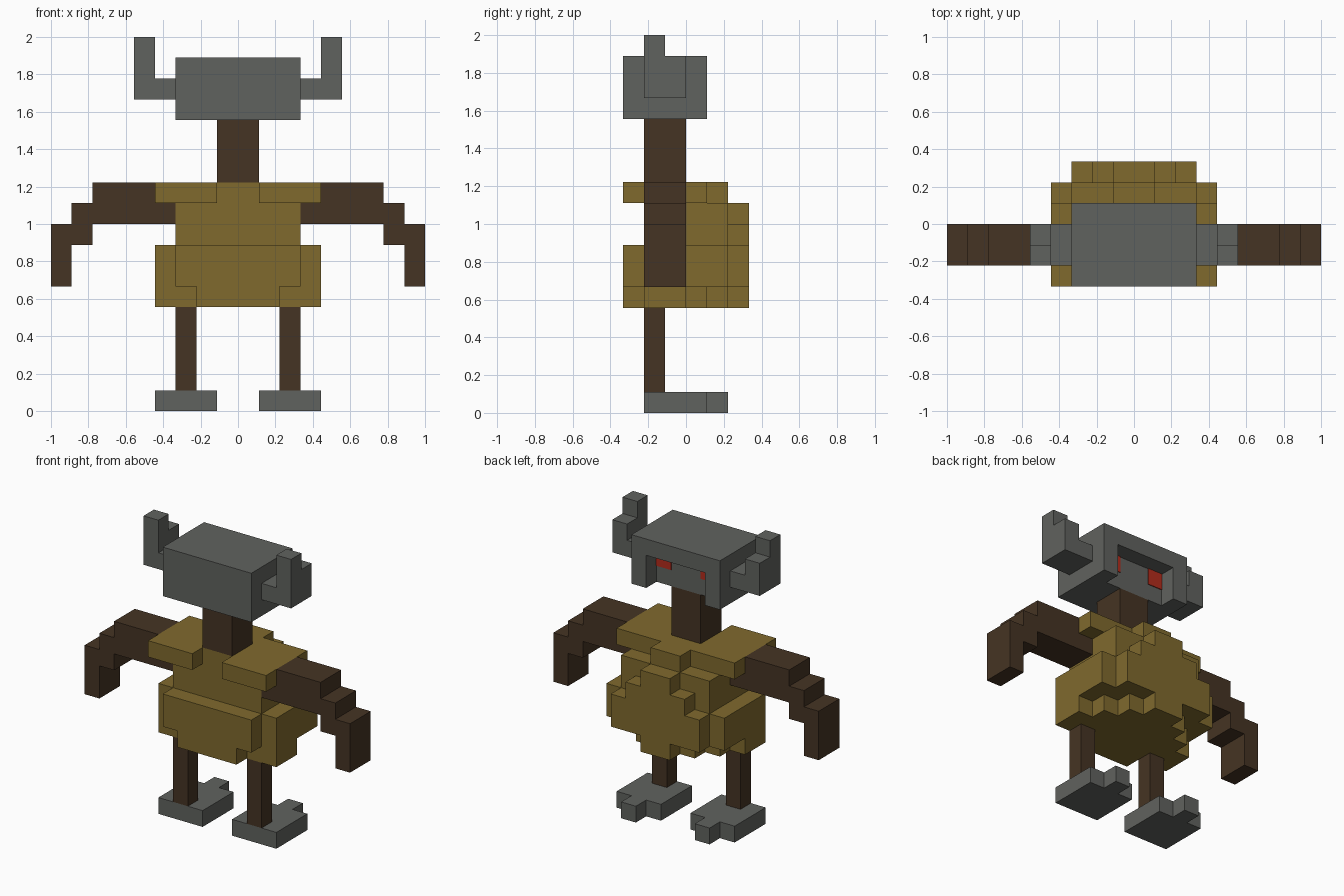
import bpy, bmesh
from itertools import product
from math import radians
from mathutils import Vector

U = 1 / 9  # edge of one block

cube = bpy.data.objects.get("Cube")
if cube:
    bpy.data.objects.remove(cube, do_unlink=True)


def material(name, rgb):
    m = bpy.data.materials.new(name)
    m.use_nodes = True
    color = (*rgb, 1)
    m.diffuse_color = color
    m.node_tree.nodes["Principled BSDF"].inputs["Base Color"].default_value = color
    return m


grey = material("stone grey", (0.118, 0.123, 0.114))
gold = material("dull gold", (0.216, 0.144, 0.027))
brown = material("dark brown", (0.06, 0.034, 0.017))
red = material("eye red", (0.45, 0.025, 0.012))


def finish(name, bm, mat):
    mesh = bpy.data.meshes.new(name)
    bm.to_mesh(mesh)
    bm.free()
    mesh.materials.append(mat)
    ob = bpy.data.objects.new(name, mesh)
    bpy.context.scene.collection.objects.link(ob)
    return ob


def fill(box):
    x0, x1, y0, y1, z0, z1 = box
    return set(product(range(x0, x1), range(y0, y1), range(z0, z1)))


def blocks(name, mat, boxes, cuts=(), flip=False):
    """Outer skin of a union of block-aligned boxes, minus the cuts."""
    cells = set().union(*map(fill, boxes)).difference(*map(fill, cuts))
    if flip:
        cells = {(-x - 1, y, z) for x, y, z in cells}
    bm = bmesh.new()
    verts = {}
    for cell in sorted(cells):
        for axis, side in product(range(3), (0, 1)):
            near = list(cell)
            near[axis] += 2 * side - 1
            if tuple(near) in cells:
                continue
            a, b = (axis + 1) % 3, (axis + 2) % 3
            ring = []
            for da, db in ((0, 0), (1, 0), (1, 1), (0, 1)):
                p = list(cell)
                p[axis] += side
                p[a] += da
                p[b] += db
                key = tuple(p)
                if key not in verts:
                    verts[key] = bm.verts.new(Vector(key) * U)
                ring.append(verts[key])
            bm.faces.new(ring if side else ring[::-1])
    # merge coplanar block faces
    bmesh.ops.dissolve_limit(bm, angle_limit=radians(1), verts=bm.verts, edges=bm.edges)
    return finish(name, bm, mat)


def layer(z0, z1, rows):
    """Symmetric slabs: each row is (half width, back limit, front limit)."""
    return [(-w, w, y0, y1, z0, z1) for w, y0, y1 in rows]


# stepped round torso, built from horizontal layers
torso = layer(5, 6, [(2, -3, -2), (4, -2, 0), (3, 0, 1), (2, 1, 2), (1, 2, 3)])
torso += layer(6, 8, [(3, -3, -2), (4, -2, 2), (3, 2, 3)])
torso += layer(8, 9, [(3, -2, 2), (2, 2, 3)])
torso += layer(9, 10, [(3, -2, 2), (1, 2, 3)])
torso += layer(10, 11, [(4, -3, 1), (1, 1, 2)])
blocks("torso", gold, torso, cuts=[(-1, 1, -3, -2, 10, 11)])

# neck and head with a recessed face
blocks("neck", brown, [(-1, 1, -2, 0, 11, 14)])
blocks("head", grey, [(-3, 3, -3, 1, 14, 17)], cuts=[(-2, 2, 0, 1, 14, 16)])

for side, flip in (("left", False), ("right", True)):
    s = -1 if flip else 1
    # horn: arm, stub and tall tip
    blocks(side + "_horn", grey, [(3, 5, -2, 0, 15, 16), (4, 5, -2, 0, 16, 17),
                                  (4, 5, -2, -1, 17, 18)], flip=flip)
    # arm stepping down to the hand
    blocks(side + "_arm", brown, [(3, 4, -2, 0, 9, 10), (4, 7, -2, 0, 9, 11),
                                  (7, 8, -2, 0, 8, 10), (8, 9, -2, 0, 6, 9)], flip=flip)
    blocks(side + "_leg", brown, [(2, 3, -2, -1, 1, 5)], flip=flip)
    # foot with a single middle toe
    blocks(side + "_foot", grey, [(1, 4, -2, 1, 0, 1), (2, 3, 1, 2, 0, 1)], flip=flip)
    # eye plate on the recessed face
    bm = bmesh.new()
    bmesh.ops.create_cube(bm, size=1)
    bmesh.ops.scale(bm, vec=(U, 0.006, U), verts=bm.verts)
    bmesh.ops.translate(bm, vec=(s * 1.5 * U, 0.002, 15.5 * U), verts=bm.verts)
    finish(side + "_eye", bm, red)
